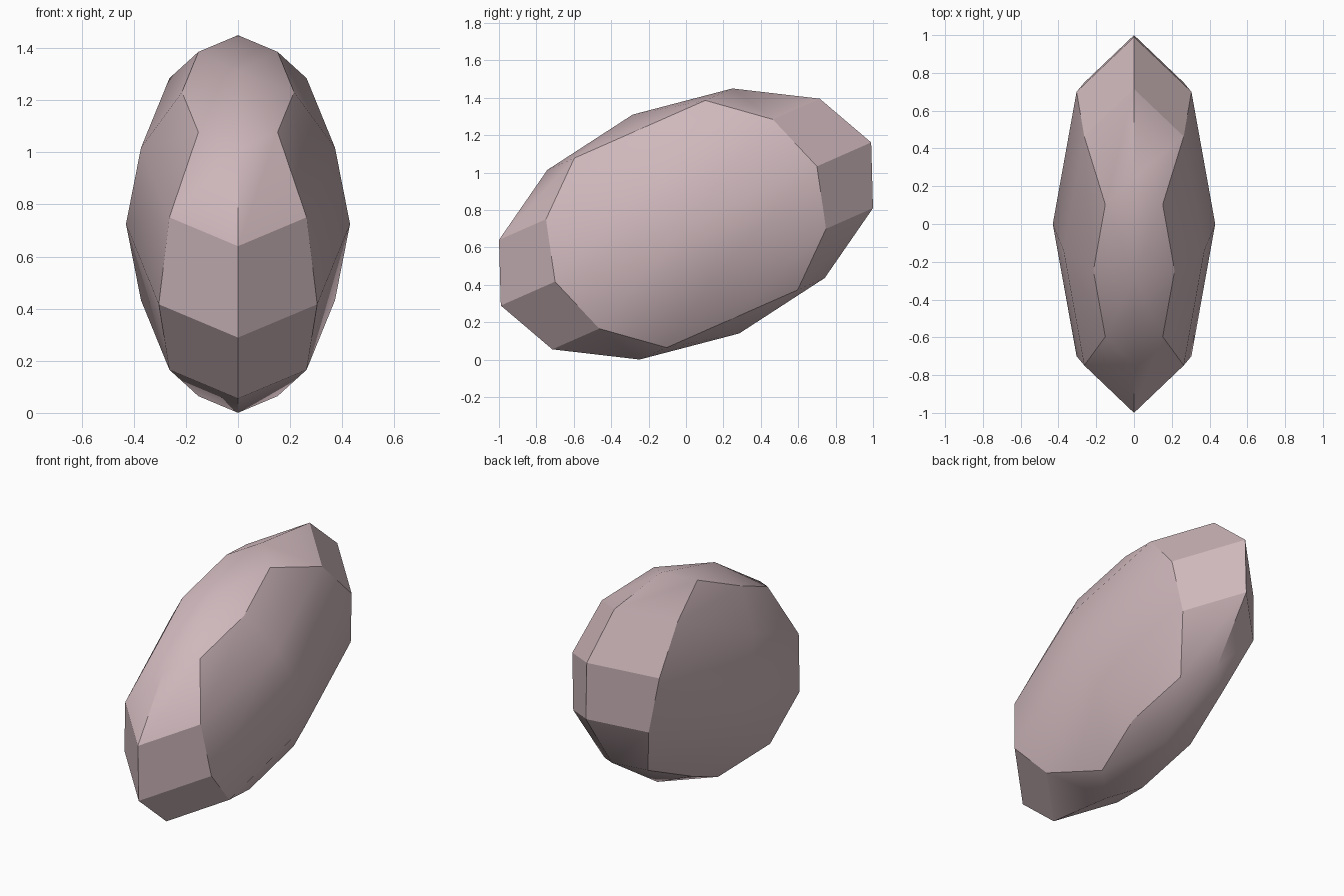
import bpy
import bmesh
from mathutils import Matrix, Vector
from math import radians

cube = bpy.data.objects.get("Cube")
if cube:
    bpy.data.objects.remove(cube, do_unlink=True)

# Dusty pink stone colour
stone = bpy.data.materials.new("dusty_pink")
stone.use_nodes = True
colour = (0.62, 0.475, 0.50, 1)
stone.diffuse_color = colour
stone.node_tree.nodes["Principled BSDF"].inputs["Base Color"].default_value = colour

# Half axes of the tilted pebble: length, thickness, and the pole axis
long_axis = Vector((0, 0.99, 0.436))
side_axis = Vector((0.43, 0, 0))
pole_axis = Vector((0, -0.285, 0.585))
centre = Vector((0, 0, 0.725))
shape = Matrix((long_axis, side_axis, pole_axis)).transposed().to_4x4()
shape.translation = centre

# Low-poly ball stretched along those axes
bm = bmesh.new()
bmesh.ops.create_uvsphere(bm, u_segments=8, v_segments=6, radius=1, matrix=shape)
bmesh.ops.recalc_face_normals(bm, faces=bm.faces)
mesh = bpy.data.meshes.new("pebble")
bm.to_mesh(mesh)
bm.free()
mesh.materials.append(stone)

pebble = bpy.data.objects.new("pebble", mesh)
bpy.context.collection.objects.link(pebble)

# Smooth the broad sides, keep the rim facets crisp
bpy.ops.object.select_all(action="DESELECT")
pebble.select_set(True)
bpy.context.view_layer.objects.active = pebble
bpy.ops.object.shade_smooth_by_angle(angle=radians(30))
